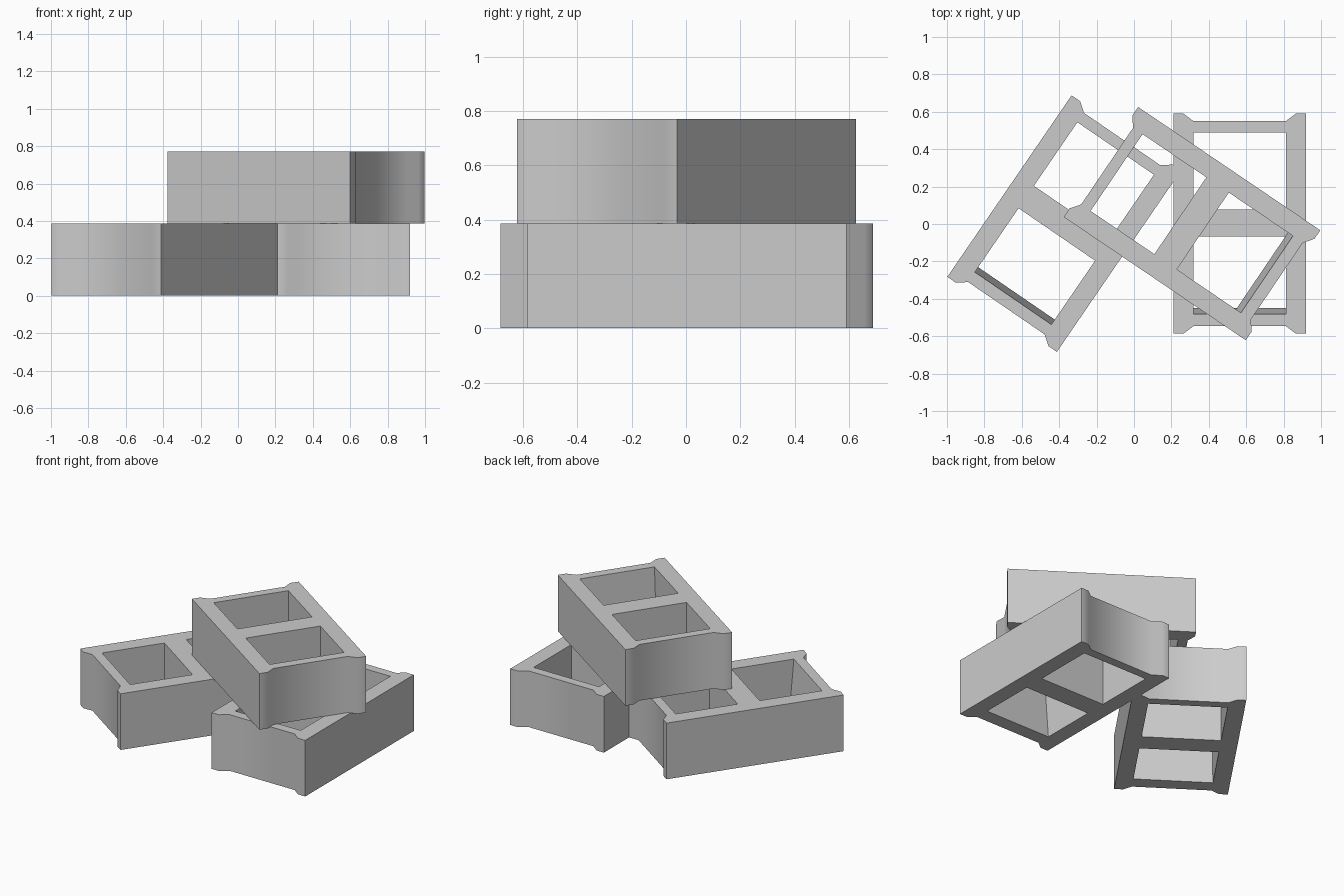
import bpy, bmesh
from math import radians

if "Cube" in bpy.data.objects:
    bpy.data.objects.remove(bpy.data.objects["Cube"])

H = 0.385            # block height
W, L = 0.355, 0.588  # half width, half length


def block_mesh():
    bm = bmesh.new()

    def walls(bottom, top):
        """Ring of wall faces; returns the edges of its bottom and top rims."""
        lo = [bm.verts.new((x, y, 0)) for x, y in bottom]
        hi = [bm.verts.new((x, y, H)) for x, y in top]
        n = len(lo)
        for i in range(n):
            j = (i + 1) % n
            bm.faces.new((lo[i], lo[j], hi[j], hi[i]))
        return [[bm.edges.get((r[i], r[(i + 1) % n])) for i in range(n)] for r in (lo, hi)]

    # Outer outline: recessed ends with raised corner ears
    end = [(W, L), (W - 0.055, L), (W - 0.108, L - 0.04)]
    half = end + [(-x, y) for x, y in reversed(end)]
    outline = half + [(-x, -y) for x, y in half]
    rims = [walls(outline, outline)]

    # Two cells; the wall at one end leans inwards towards the bottom
    def rect(y0, y1):
        return [(-0.248, y0), (0.248, y0), (0.248, y1), (-0.248, y1)]
    rims.append(walls(rect(0.075, 0.487), rect(0.075, 0.487)))
    rims.append(walls(rect(-0.452, -0.07), rect(-0.484, -0.07)))

    # Bottom and top faces around the cells
    for k in (0, 1):
        bmesh.ops.triangle_fill(bm, use_beauty=True, edges=[e for r in rims for e in r[k]])
    bmesh.ops.recalc_face_normals(bm, faces=bm.faces[:])
    me = bpy.data.meshes.new("cinder_block")
    bm.to_mesh(me)
    bm.free()
    return me


# Two blocks on the floor, one laid across them
mesh = block_mesh()
for name, loc, angle in (
    ("right_block", (0.565, 0.002, 0), 0),
    ("left_block", (-0.373, 0.002, 0), -34.4),
    ("top_block", (0.31, 0.002, H), 55.9),
):
    ob = bpy.data.objects.new(name, mesh)
    bpy.context.collection.objects.link(ob)
    ob.location = loc
    ob.rotation_euler.z = radians(angle)

# Soft shading on the recessed ends only
bpy.context.view_layer.objects.active = ob
ob.select_set(True)
bpy.ops.object.shade_smooth_by_angle(angle=radians(42))
